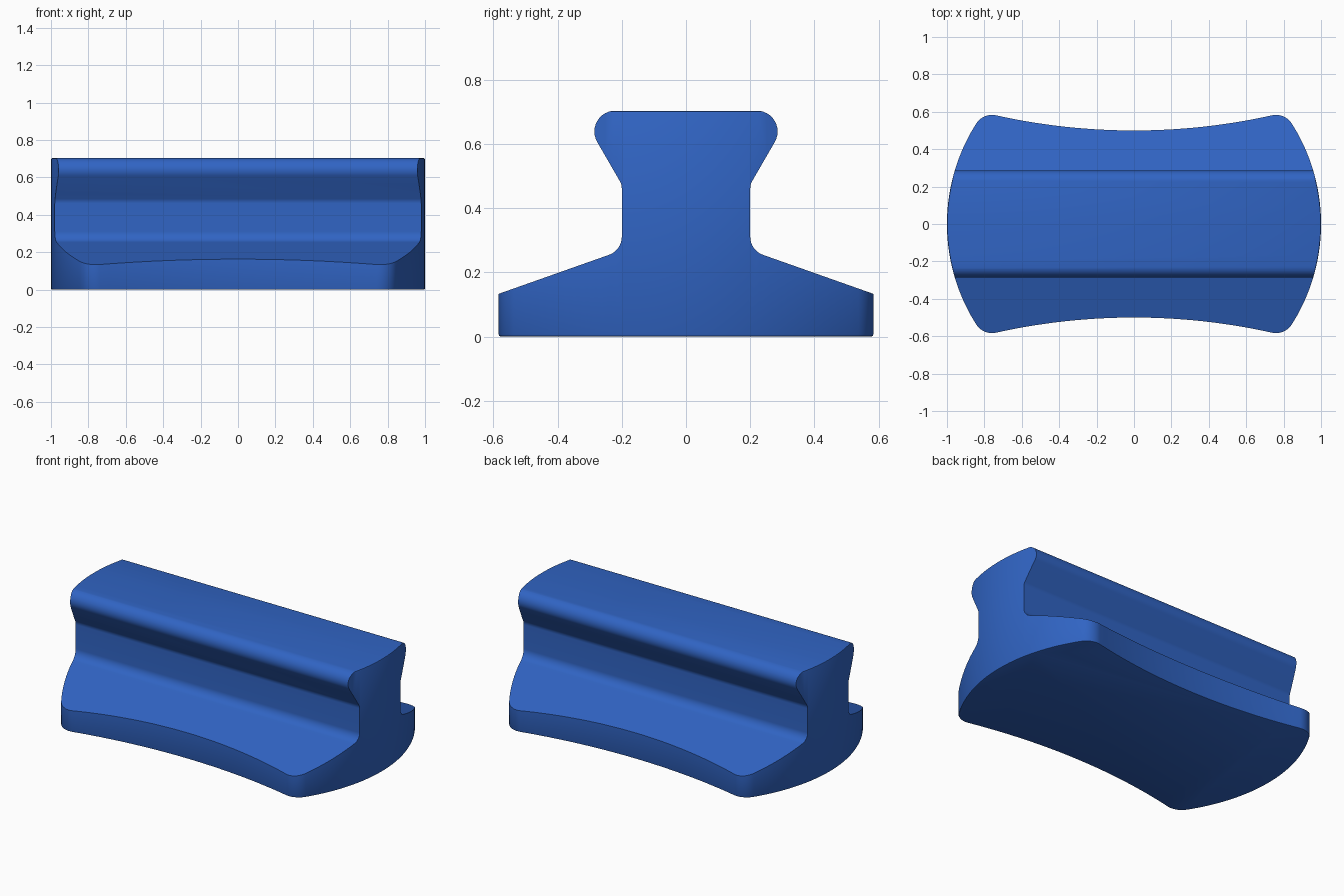
import bpy, bmesh, math
from mathutils import Vector

if "Cube" in bpy.data.objects:
    bpy.data.objects.remove(bpy.data.objects["Cube"])

blue = bpy.data.materials.new("blue plastic")
blue.diffuse_color = (0.03, 0.128, 0.55, 1)
blue.use_nodes = True
blue.node_tree.nodes["Principled BSDF"].inputs["Base Color"].default_value = blue.diffuse_color


def arc(cx, cy, r, a0, a1, n):
    """Points along an arc, angles in radians."""
    return [(cx + r * math.cos(a0 + (a1 - a0) * i / n),
             cy + r * math.sin(a0 + (a1 - a0) * i / n)) for i in range(n + 1)]


def rounded(corners, n=12):
    """Open polyline of (x, y, radius) corners with each radius filleted."""
    out = []
    for i, (x, y, r) in enumerate(corners):
        p = Vector((x, y))
        if r == 0:
            out.append((x, y))
            continue
        u = (Vector(corners[i - 1][:2]) - p).normalized()
        v = (Vector(corners[i + 1][:2]) - p).normalized()
        half = u.angle(v) / 2
        c = p + (u + v).normalized() * (r / math.sin(half))
        s = p + u * (r / math.tan(half)) - c
        e = p + v * (r / math.tan(half)) - c
        turn = math.pi - 2 * half
        for k in range(n + 1):
            t = k / n
            d = (s * math.sin((1 - t) * turn) + e * math.sin(t * turn)) / math.sin(turn)
            out.append(tuple(c + d))
    return out


def prism(name, rings):
    """Solid from stacked rings with the same point count."""
    bm = bmesh.new()
    loops = [[bm.verts.new(p) for p in ring] for ring in rings]
    n = len(loops[0])
    for a, b in zip(loops, loops[1:]):
        for i in range(n):
            j = (i + 1) % n
            bm.faces.new((a[i], a[j], b[j], b[i]))
    bm.faces.new(loops[0][::-1])
    bm.faces.new(loops[-1])
    bmesh.ops.recalc_face_normals(bm, faces=bm.faces)
    me = bpy.data.meshes.new(name)
    bm.to_mesh(me)
    bm.free()
    me.materials.append(blue)
    ob = bpy.data.objects.new(name, me)
    bpy.context.collection.objects.link(ob)
    return ob


# Plan outline: round ends, hollow long sides, rounded corners
R, MID, F = 3.4, 0.5, 0.1
cy = ((MID + R) ** 2 - (R + F) ** 2 + (1 - F) ** 2) / (2 * (MID + R))
cx = math.sqrt((1 - F) ** 2 - cy ** 2)
a_end = math.atan2(cy, cx)
a_side = math.atan2(MID + R - cy, -cx)
quarter = arc(0, 0, 1, 0, a_end, 20) + arc(cx, cy, F, a_end, a_side, 12)[1:]
quarter += arc(0, MID + R, R, a_side - math.pi, -math.pi / 2, 16)[1:]
half = quarter + [(-x, y) for x, y in quarter[-2::-1]]
plan = half + [(x, -y) for x, y in half[-2:0:-1]]

# Body: plan raised to full height with slightly eased bottom and top edges
E, TOP = 0.007, 0.703
steps = [(E, 0), (E * 0.3, E * 0.3), (0, E), (0, TOP - E), (E * 0.3, TOP - E * 0.3), (E, TOP)]
body = prism("grip_block", [[(x * (1 - d), y * (1 - d * 1.7), z) for x, y in plan]
                            for d, z in steps])

# Cross-section: sloping foot, waist and flared rounded head
side = rounded([(0.8, -0.1, 0), (0.8, 0.057, 0), (0.2, 0.269, 0.06),
                (0.2, 0.474, 0.05), (0.333, 0.704, 0.065), (0, 0.704, 0)])
section = side + [(-y, z) for y, z in side[-2::-1]]
cutter = prism("section_cutter", [[(x, y, z) for y, z in section] for x in (-1.2, 1.2)])
cutter.hide_render = True
cutter.hide_set(True)

# Keep what the plan and the cross-section share
mod = body.modifiers.new("section", "BOOLEAN")
mod.operation = "INTERSECT"
mod.solver = "EXACT"
mod.object = cutter
bpy.context.view_layer.objects.active = body
body.select_set(True)
bpy.ops.object.modifier_apply(modifier=mod.name)
bpy.data.objects.remove(cutter)
bpy.ops.object.shade_smooth_by_angle(angle=math.radians(35))
